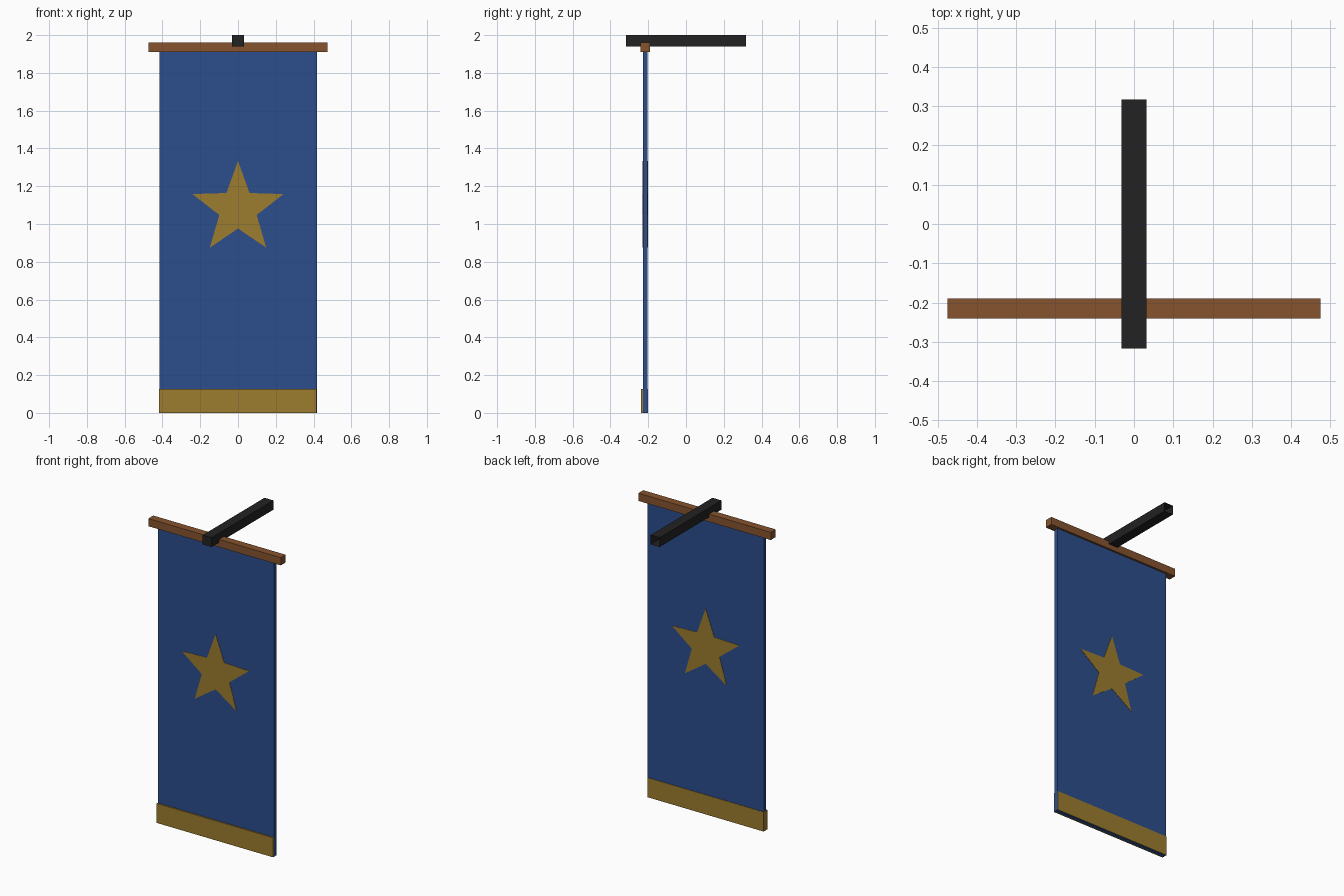
import bpy, bmesh, math

if "Cube" in bpy.data.objects:
    bpy.data.objects.remove(bpy.data.objects["Cube"])


def material(name, rgb):
    m = bpy.data.materials.new(name)
    m.diffuse_color = (*rgb, 1)
    m.use_nodes = True
    m.node_tree.nodes["Principled BSDF"].inputs["Base Color"].default_value = m.diffuse_color
    return m


BLUE = material("blue cloth", (0.025, 0.075, 0.26))
GOLD = material("gold trim", (0.335, 0.2, 0.028))
WOOD = material("brown wood", (0.24, 0.088, 0.028))
IRON = material("black iron", (0.016, 0.016, 0.016))


def finish(name, bm, mat):
    me = bpy.data.meshes.new(name)
    bm.to_mesh(me)
    bm.free()
    me.materials.append(mat)
    ob = bpy.data.objects.new(name, me)
    bpy.context.collection.objects.link(ob)
    return ob


def box(name, lo, hi, mat, open_back=False):
    bm = bmesh.new()
    bmesh.ops.create_cube(bm, size=1)
    for v in bm.verts:
        v.co = [(a + b) / 2 + c * (b - a) for a, b, c in zip(lo, hi, v.co)]
    if open_back:
        bm.normal_update()
        bmesh.ops.delete(bm, geom=[f for f in bm.faces if f.normal.y > 0.9],
                         context='FACES')
    return finish(name, bm, mat)


def star(name, y_face, side):
    # thin five-pointed plate lying on one face of the cloth
    bm = bmesh.new()
    vs = []
    for i in range(10):
        r = 0.254 if i % 2 == 0 else 0.104
        a = math.pi / 2 + i * math.pi / 5
        vs.append(bm.verts.new((r * math.cos(a), y_face, 1.08 + r * math.sin(a))))
    face = bm.faces.new(vs)
    ext = bmesh.ops.extrude_face_region(bm, geom=[face])
    for v in ext["geom"]:
        if isinstance(v, bmesh.types.BMVert):
            v.co.y += side * 0.002
    bmesh.ops.recalc_face_normals(bm, faces=bm.faces)
    return finish(name, bm, GOLD)


# wall bracket, open where it meets the wall
box("bracket_arm", (-0.032, -0.317, 1.94), (0.032, 0.317, 2.0), IRON, True)

# wooden rod holding the banner
box("cross_rod", (-0.475, -0.24, 1.91), (0.475, -0.19, 1.96), WOOD)

# hanging cloth, its edge just showing through the hem at right and below
box("banner_cloth", (-0.416, -0.228, 0.0), (0.417, -0.203, 1.92), BLUE)

# gold hem wrapped round the bottom
box("bottom_hem", (-0.417, -0.237, 0.0006), (0.4164, -0.2, 0.127), GOLD)

# star emblem on both faces
star("front_star", -0.228, -1)
star("back_star", -0.203, 1)
